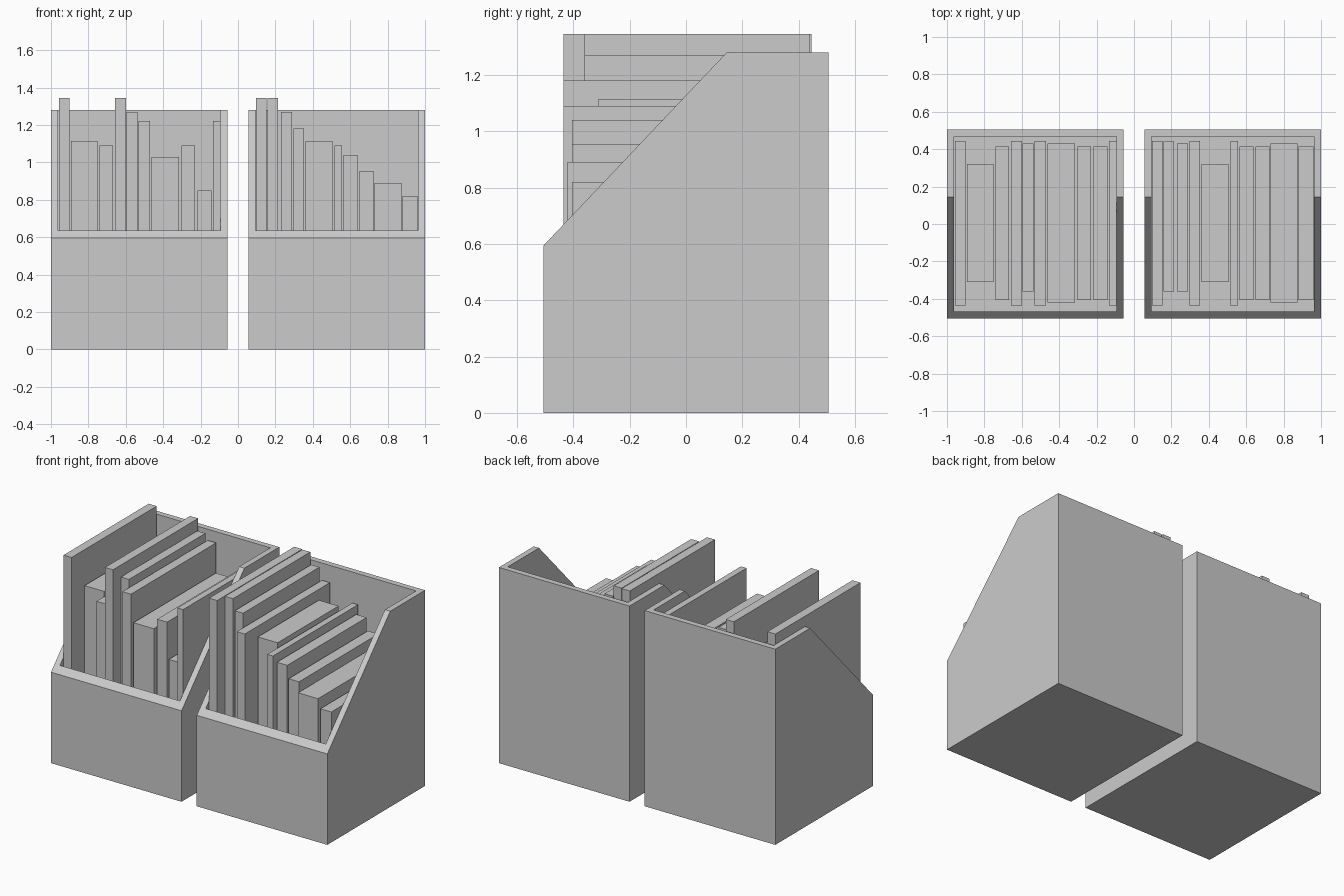
import bpy, bmesh

if "Cube" in bpy.data.objects:
    bpy.data.objects.remove(bpy.data.objects["Cube"])

WALL = 0.038
FLOOR = 0.04
HALF_W, HALF_D = 0.4725, 0.505


def box(name, lo, hi):
    """Axis-aligned box between two corners."""
    bm = bmesh.new()
    bmesh.ops.create_cube(bm, size=1)
    for v in bm.verts:
        v.co = [(a + b) / 2 + c * (b - a) for a, b, c in zip(lo, hi, v.co)]
    return finish(name, bm)


def finish(name, bm):
    bmesh.ops.recalc_face_normals(bm, faces=bm.faces)
    mesh = bpy.data.meshes.new(name)
    bm.to_mesh(mesh)
    bm.free()
    ob = bpy.data.objects.new(name, mesh)
    bpy.context.collection.objects.link(ob)
    return ob


def file_box(name, cx):
    # side profile extruded across the width
    profile = [(-HALF_D, 0), (HALF_D, 0), (HALF_D, 1.28), (0.145, 1.28), (-HALF_D, 0.595)]
    bm = bmesh.new()
    face = bm.faces.new([bm.verts.new((cx - HALF_W, y, z)) for y, z in profile])
    ext = bmesh.ops.extrude_face_region(bm, geom=[face])["geom"]
    bmesh.ops.translate(bm, vec=(2 * HALF_W, 0, 0),
                        verts=[g for g in ext if isinstance(g, bmesh.types.BMVert)])
    holder = finish(name, bm)
    # hollow out the inside
    cutter = box(name + "_cutter",
                 (cx - HALF_W + WALL, -HALF_D + WALL, FLOOR),
                 (cx + HALF_W - WALL, HALF_D - WALL, 2))
    cutter.hide_render = True
    mod = holder.modifiers.new("hollow", 'BOOLEAN')
    mod.operation = 'DIFFERENCE'
    mod.solver = 'EXACT'
    mod.object = cutter
    bpy.context.view_layer.objects.active = holder
    bpy.ops.object.modifier_apply(modifier=mod.name)
    bpy.data.objects.remove(cutter)


file_box("file_box_left", -0.5275)
file_box("file_box_right", 0.5275)

# formats: front y, back y
TALL, SET, SMALL = (-0.435, 0.445), (-0.405, 0.415), (-0.31, 0.32)
DEEP, MID = (-0.42, 0.43), (-0.36, 0.43)

# books: left x, right x, top z, format
left_books = [
    (-0.958, -0.90, 1.345, TALL), (-0.893, -0.752, 1.115, SMALL),
    (-0.74, -0.667, 1.09, SET), (-0.658, -0.60, 1.345, TALL),
    (-0.595, -0.537, 1.27, MID), (-0.531, -0.47, 1.22, TALL),
    (-0.462, -0.315, 1.03, DEEP), (-0.302, -0.23, 1.09, SET),
    (-0.217, -0.142, 0.85, SET), (-0.134, -0.093, 1.22, TALL),
]
right_books = [
    (0.095, 0.153, 1.345, TALL), (0.158, 0.215, 1.345, (-0.36, 0.44)),
    (0.229, 0.289, 1.27, MID), (0.296, 0.354, 1.18, TALL),
    (0.361, 0.504, 1.115, SMALL), (0.516, 0.557, 1.09, TALL),
    (0.565, 0.64, 1.04, SET), (0.65, 0.725, 0.955, SET),
    (0.73, 0.873, 0.89, DEEP), (0.88, 0.959, 0.82, SET),
]
for side, books in (("left", left_books), ("right", right_books)):
    for i, (x0, x1, top, (y0, y1)) in enumerate(books, 1):
        box(f"book_{side}_{i}", (x0, y0, FLOOR), (x1, y1, top))
